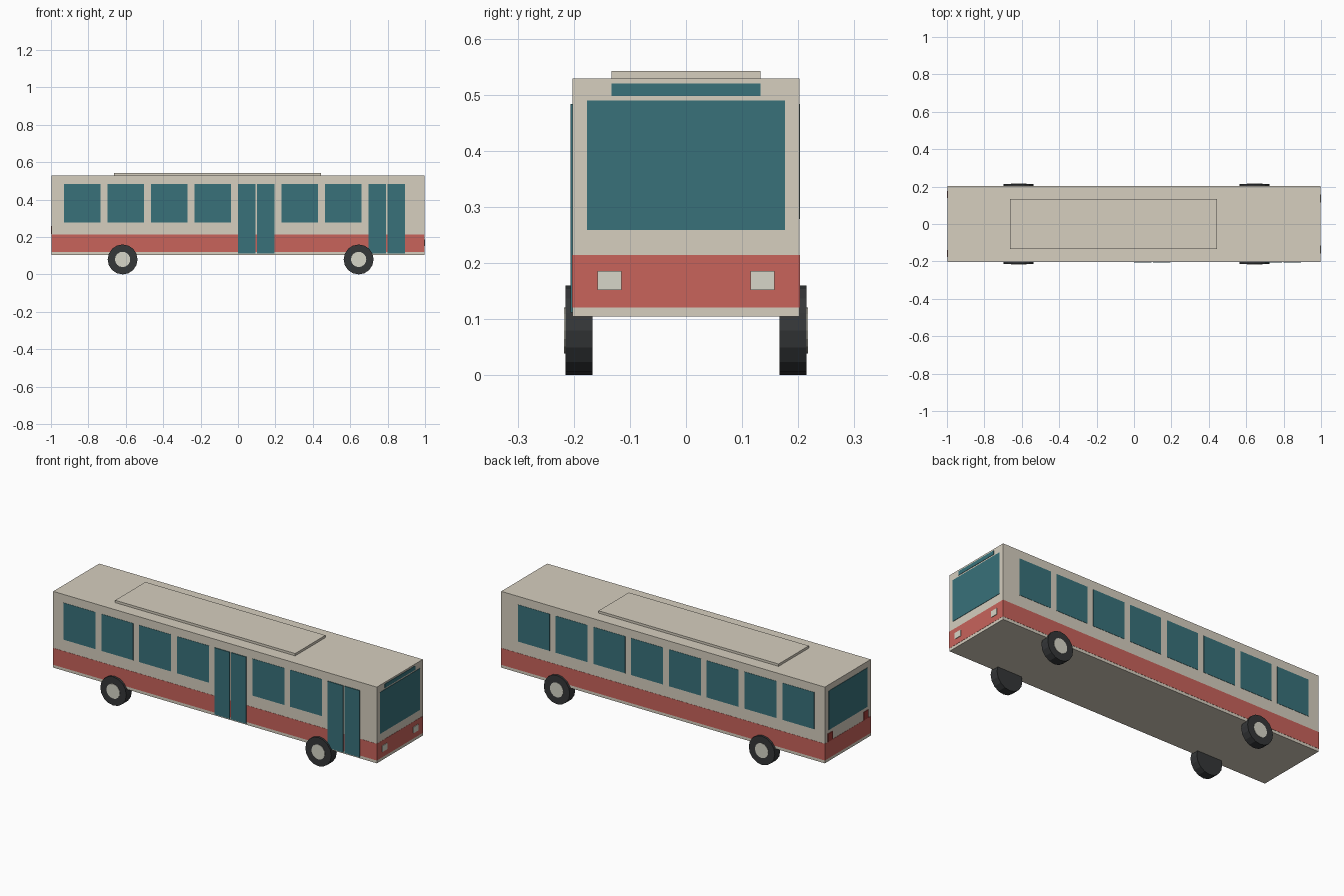
import bpy
from math import pi

if "Cube" in bpy.data.objects:
    bpy.data.objects.remove(bpy.data.objects["Cube"])


def material(name, rgb):
    m = bpy.data.materials.new(name)
    m.diffuse_color = (*rgb, 1)
    m.use_nodes = True
    m.node_tree.nodes["Principled BSDF"].inputs["Base Color"].default_value = m.diffuse_color
    return m


CREAM = material("cream", (0.67, 0.62, 0.52))
RED = material("red", (0.58, 0.125, 0.105))
GLASS = material("glass", (0.04, 0.165, 0.195))
RUBBER = material("rubber", (0.035, 0.038, 0.04))
PALE = material("pale", (0.68, 0.67, 0.58))
TAIL = material("tail_red", (0.36, 0.05, 0.04))


def box(name, x, y, z, mat):
    """Box given by (min, max) on each axis."""
    bpy.ops.mesh.primitive_cube_add(size=1, location=[sum(r) / 2 for r in (x, y, z)])
    ob = bpy.context.object
    ob.name = name
    ob.scale = [r[1] - r[0] for r in (x, y, z)]
    bpy.ops.object.transform_apply(location=False, rotation=False)
    ob.data.materials.append(mat)
    return ob


def disc(name, x, y0, y1, radius, mat):
    """16-sided cylinder lying along y, at axle height."""
    bpy.ops.mesh.primitive_cylinder_add(vertices=16, radius=radius, depth=abs(y1 - y0),
                                        location=(x, (y0 + y1) / 2, 0.08),
                                        rotation=(pi / 2, 0, 0))
    ob = bpy.context.object
    ob.name = name
    ob.data.materials.append(mat)


L, W = 0.996, 0.202

# Body shell, stripe and roof unit
box("body", (-L, L), (-W, W), (0.105, 0.529), CREAM)
box("stripe", (-L - 0.001, L + 0.001), (-W - 0.001, W + 0.001), (0.121, 0.214), RED)
box("roof_unit", (-0.663, 0.445), (-0.133, 0.133), (0.52, 0.542), CREAM)

# Side windows, with double doors in two bays of the -y side
for i in range(8):
    x = -0.931 + i * 0.2325
    box("window_left", (x, x + 0.196), (W - 0.01, W + 0.0015), (0.278, 0.483), GLASS)
    if i in (4, 7):
        for d in (0, 0.102):
            box("door_leaf", (x + d, x + d + 0.094), (-W - 0.004, -W + 0.01),
                (0.112, 0.483), GLASS)
    else:
        box("window_right", (x, x + 0.196), (-W - 0.0015, -W + 0.01), (0.278, 0.483), GLASS)

# Front and rear glass
box("windscreen", (L - 0.01, L + 0.002), (-0.176, 0.176), (0.259, 0.490), GLASS)
box("destination_sign", (L - 0.01, L + 0.002), (-0.133, 0.133), (0.498, 0.520), GLASS)
box("rear_window", (-L - 0.002, -L + 0.01), (-0.17, 0.17), (0.278, 0.495), GLASS)

# Lights and wheels on both sides
for s in (-1, 1):
    box("headlight", (L - 0.01, 1.0), sorted((s * 0.115, s * 0.158)), (0.152, 0.186), PALE)
    box("tail_light", (-1.0, -L + 0.01), sorted((s * 0.138, s * 0.177)), (0.215, 0.26), TAIL)
    for x in (-0.617, 0.645):
        disc("tyre", x, s * 0.167, s * 0.215, 0.08, RUBBER)
        disc("hub", x, s * 0.20, s * 0.217, 0.041, PALE)
